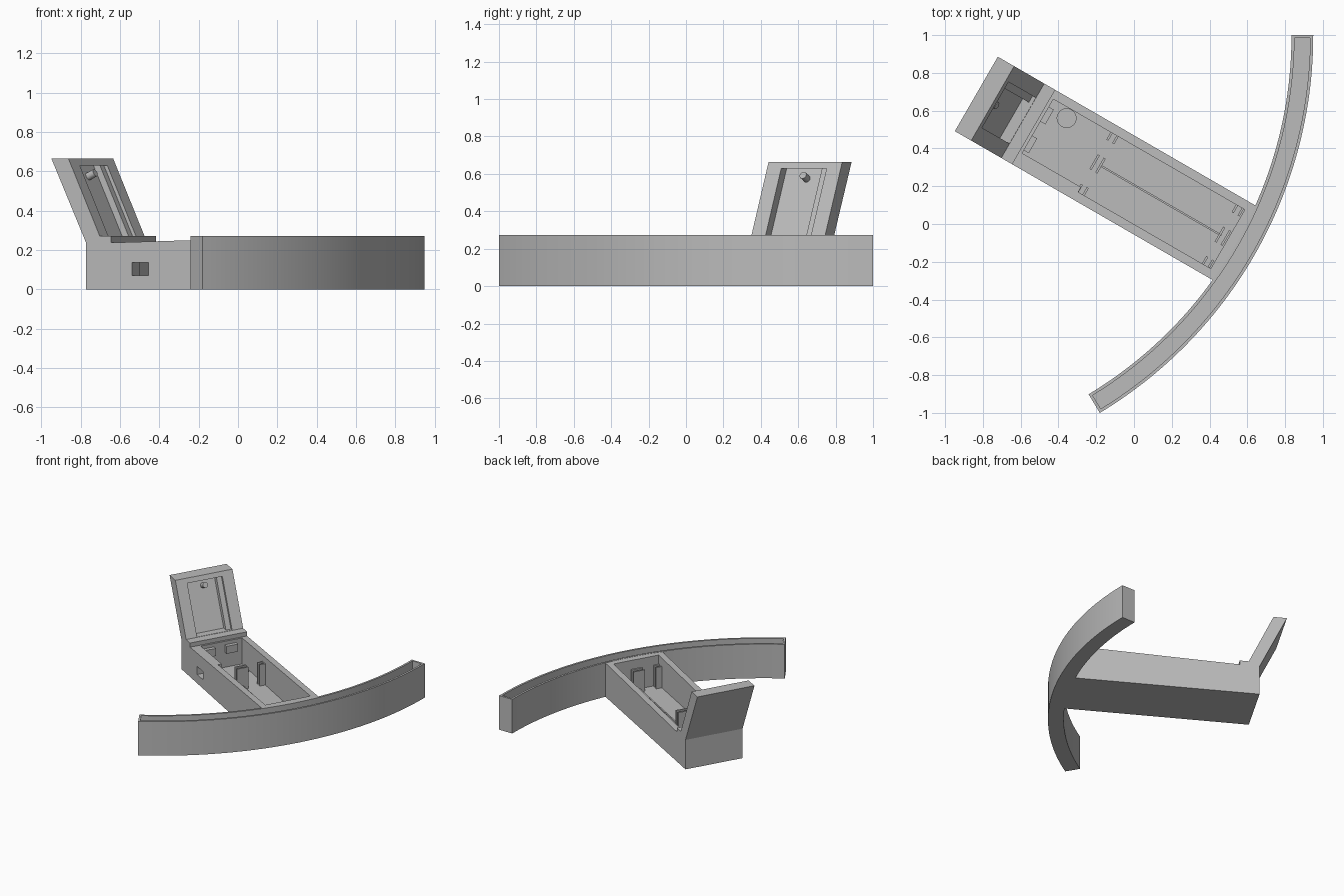
import bpy, bmesh, math
from mathutils import Matrix, Vector

cube = bpy.data.objects.get("Cube")
if cube:
    bpy.data.objects.remove(cube, do_unlink=True)

grey = bpy.data.materials.new("plain_grey")
grey.use_nodes = True
COLOUR = (0.5, 0.5, 0.5, 1)
grey.diffuse_color = COLOUR
grey.node_tree.nodes["Principled BSDF"].inputs["Base Color"].default_value = COLOUR

# Arm frame: x runs along the arm towards the curved bar, y across it
ARM = Matrix.Translation((0.531, -0.10, 0)) @ Matrix.Rotation(math.radians(-30), 4, 'Z')
SLOPE = 0.468          # lean of the raised panel
HALF = 0.2275          # half width of the arm
FLOOR = 0.03


def finish(name, bm, matrix=ARM):
    bmesh.ops.recalc_face_normals(bm, faces=bm.faces)
    mesh = bpy.data.meshes.new(name)
    bm.to_mesh(mesh)
    bm.free()
    mesh.transform(matrix)
    mesh.materials.append(grey)
    obj = bpy.data.objects.new(name, mesh)
    bpy.context.collection.objects.link(obj)
    return obj


def extrude(name, profile, y0, y1):
    """Side profile in x and z, extruded across the arm."""
    bm = bmesh.new()
    face = bm.faces.new([bm.verts.new((x, y0, z)) for x, z in profile])
    out = bmesh.ops.extrude_face_region(bm, geom=[face])
    moved = [v for v in out["geom"] if isinstance(v, bmesh.types.BMVert)]
    bmesh.ops.translate(bm, verts=moved, vec=(0, y1 - y0, 0))
    return finish(name, bm)


def box(name, x0, x1, y0, y1, z0, z1):
    return extrude(name, [(x0, z0), (x1, z0), (x1, z1), (x0, z1)], y0, y1)


def cylinder(name, radius, depth, matrix):
    bm = bmesh.new()
    bmesh.ops.create_cone(bm, cap_ends=True, segments=32, radius1=radius,
                          radius2=radius, depth=depth)
    return finish(name, bm, ARM @ matrix)


def arc(name, r0, r1, a0, a1, z0, z1, steps=64):
    """Rectangular section swept about the centre of the curved bar."""
    bm = bmesh.new()
    rings = []
    for i in range(steps + 1):
        a = a0 + (a1 - a0) * i / steps
        rings.append([bm.verts.new((r * math.cos(a), r * math.sin(a), z))
                      for r, z in ((r0, z0), (r1, z0), (r1, z1), (r0, z1))])
    for p, q in zip(rings, rings[1:]):
        for j in range(4):
            k = (j + 1) % 4
            bm.faces.new((p[j], p[k], q[k], q[j]))
    bm.faces.new(rings[0])
    bm.faces.new(rings[-1])
    return finish(name, bm, Matrix.Translation((-1.386, 1, 0)))


def cut(obj, cutters):
    for c in cutters:
        c.hide_render = True
        mod = obj.modifiers.new("cut", 'BOOLEAN')
        mod.operation = 'DIFFERENCE'
        mod.solver = 'EXACT'
        mod.object = c
    bpy.context.view_layer.update()
    graph = bpy.context.evaluated_depsgraph_get()
    mesh = bpy.data.meshes.new_from_object(obj.evaluated_get(graph))
    obj.modifiers.clear()
    obj.data = mesh
    for c in cutters:
        bpy.data.objects.remove(c, do_unlink=True)


# Curved bar with a channel along its top
R_IN, R_OUT, RIM = 2.22, 2.335, 0.016
END = math.radians(-58.93)
inset = RIM / R_OUT
bar = arc("curved_bar", R_IN, R_OUT, 0, END, 0, 0.272)
cut(bar, [arc("channel_cutter", R_IN + RIM, R_OUT - RIM, -inset, END + inset, FLOOR, 0.4)])

# Arm body with the leaning panel and the hinge ledge
arm = extrude("arm_body", [
    (-1.373, 0), (-1.373, 0.235), (-1.577, 0.664), (-1.477, 0.664),
    (-1.293, 0.27), (-1.226, 0.27), (-1.226, 0.237), (0.012, 0.27), (0.012, 0)],
    -HALF, HALF)


def panel_x(z):
    return -1.293 - (z - 0.27) * SLOPE


DEEP = 0.058
recess = extrude("recess_cutter", [
    (panel_x(0.272) - DEEP, 0.272), (panel_x(0.63) - DEEP, 0.63),
    (panel_x(0.63) + 0.05, 0.63), (panel_x(0.272) + 0.05, 0.272)], -0.14, 0.14)
cut(arm, [
    box("rear_cavity_cutter", -1.21, -0.83, -0.15, 0.18, FLOOR, 0.5),
    box("main_cavity_cutter", -0.85, -0.04, -0.18, 0.18, FLOOR, 0.5),
    box("port_cutter", -1.105, -1.007, -0.3, -0.1, 0.07, 0.135),
    cylinder("disc_cutter", 0.05, 0.02, Matrix.Translation((-1.099, 0.128, FLOOR))),
    recess])

# Rail and peg in the panel recess
extrude("panel_rail", [
    (panel_x(0.27) - DEEP - 0.01, 0.27), (panel_x(0.63) - DEEP - 0.01, 0.63),
    (panel_x(0.63) - 0.02, 0.63), (panel_x(0.27) - 0.02, 0.27)], 0.1, 0.141)
normal = Vector((1, 0, SLOPE)).normalized()
peg_turn = normal.to_track_quat('Z', 'Y').to_matrix().to_4x4()
cylinder("panel_peg", 0.02, 0.06, Matrix.Translation((panel_x(0.58) - 0.04, 0, 0.58)) @ peg_turn)

# Upright plate pairs that hold the cells, and the rib between them
for row, x in (("rear", -0.836), ("front", -0.07)):
    for side, y0, y1 in (("right", -0.185, -0.135), ("middle", -0.045, 0.045), ("left", 0.135, 0.185)):
        for n, dx in enumerate((-0.018, 0.018)):
            box(f"{row}_{side}_plate_{n + 1}", x + dx - 0.006, x + dx + 0.006, y0, y1, FLOOR - 0.005, 0.2)
box("floor_rib", -0.82, -0.08, -0.005, 0.005, FLOOR - 0.005, 0.06)

# Latch tabs below the ledge
for side, y in (("right", -0.088), ("left", 0.088)):
    box(f"{side}_latch_tab", -1.215, -1.18, y - 0.045, y + 0.045, 0.15, 0.21)

# Smooth the curved bar, keeping its corners sharp
bpy.ops.object.select_all(action='DESELECT')
bar.select_set(True)
bpy.context.view_layer.objects.active = bar
bpy.ops.object.shade_smooth_by_angle(angle=math.radians(30))
